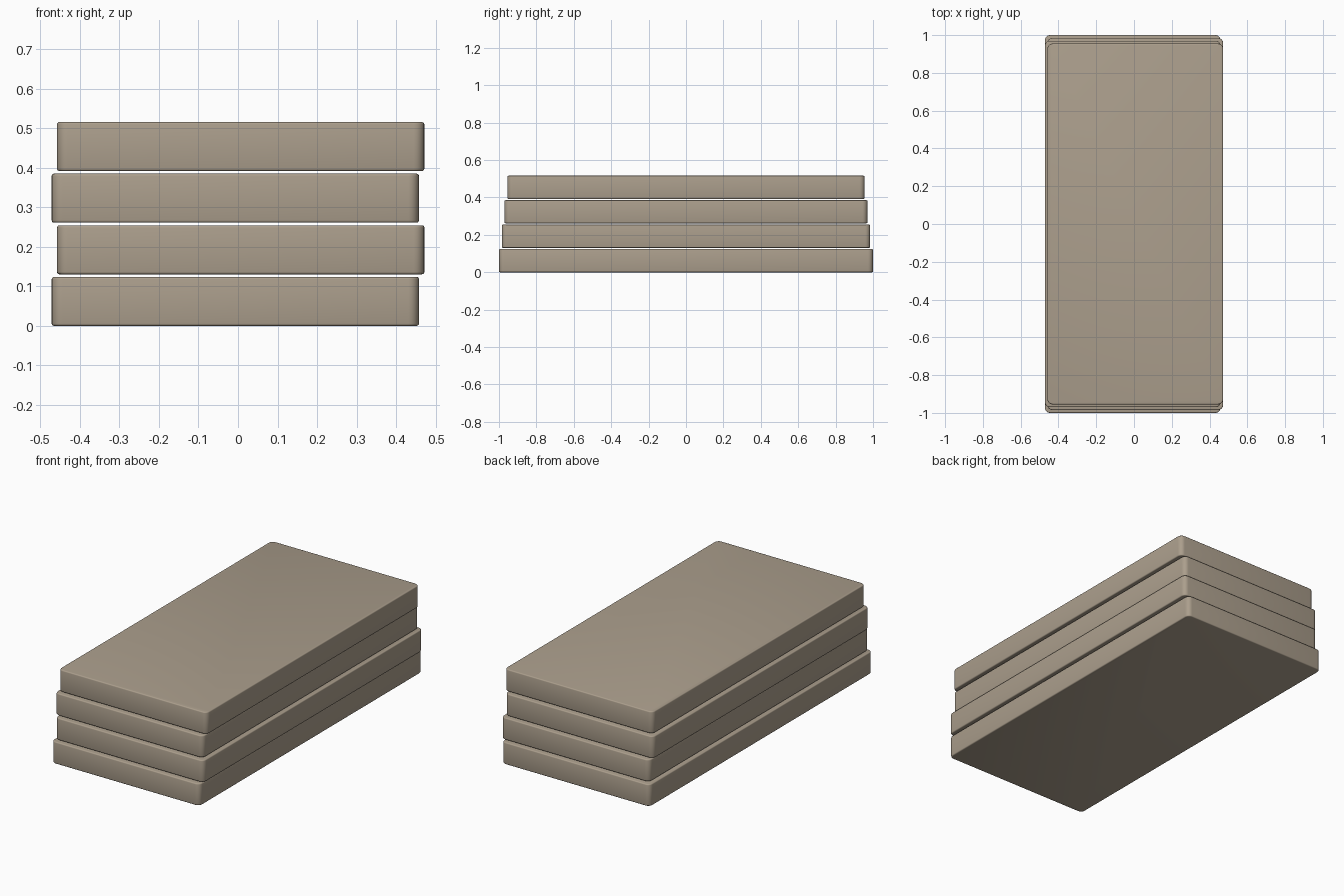
import bpy
import bmesh

cube = bpy.data.objects.get("Cube")
if cube:
    bpy.data.objects.remove(cube, do_unlink=True)

# Single warm stone colour
stone = bpy.data.materials.new("warm_grey_stone")
stone.use_nodes = True
colour = (0.41, 0.345, 0.265, 1)
stone.diffuse_color = colour
shader = stone.node_tree.nodes["Principled BSDF"]
shader.inputs["Base Color"].default_value = colour
shader.inputs["Roughness"].default_value = 0.8

WIDTH, HEIGHT, PITCH = 0.93, 0.124, 0.1307
SHIFT, STEP = 0.0068, 0.015


def make_slab(name, length, x, bottom):
    """Box with rounded corners in plan and a softened rim."""
    bm = bmesh.new()
    bmesh.ops.create_cube(bm, size=1)
    bmesh.ops.scale(bm, vec=(WIDTH, length, HEIGHT), verts=bm.verts)
    upright = [e for e in bm.edges
               if abs(e.verts[0].co.z - e.verts[1].co.z) > HEIGHT / 2]
    bmesh.ops.bevel(bm, geom=upright, offset=0.027, segments=5,
                    profile=0.5, affect='EDGES')
    rim = [e for e in bm.edges
           if abs(e.verts[0].co.z - e.verts[1].co.z) < HEIGHT / 2]
    bmesh.ops.bevel(bm, geom=rim, offset=0.006, segments=3,
                    profile=0.5, affect='EDGES')
    mesh = bpy.data.meshes.new(name)
    bm.to_mesh(mesh)
    bm.free()
    mesh.materials.append(stone)
    slab = bpy.data.objects.new(name, mesh)
    slab.location = (x, 0, bottom + HEIGHT / 2)
    bpy.context.collection.objects.link(slab)
    bpy.ops.object.select_all(action='DESELECT')
    slab.select_set(True)
    bpy.context.view_layer.objects.active = slab
    bpy.ops.object.shade_smooth_by_angle(angle=0.6)


# Stack of slabs, each shorter and nudged to alternating sides
for i, name in enumerate(("bottom_slab", "lower_slab", "upper_slab", "top_slab")):
    make_slab(name, 2 * (1 - STEP * i), SHIFT if i % 2 else -SHIFT, PITCH * i)
